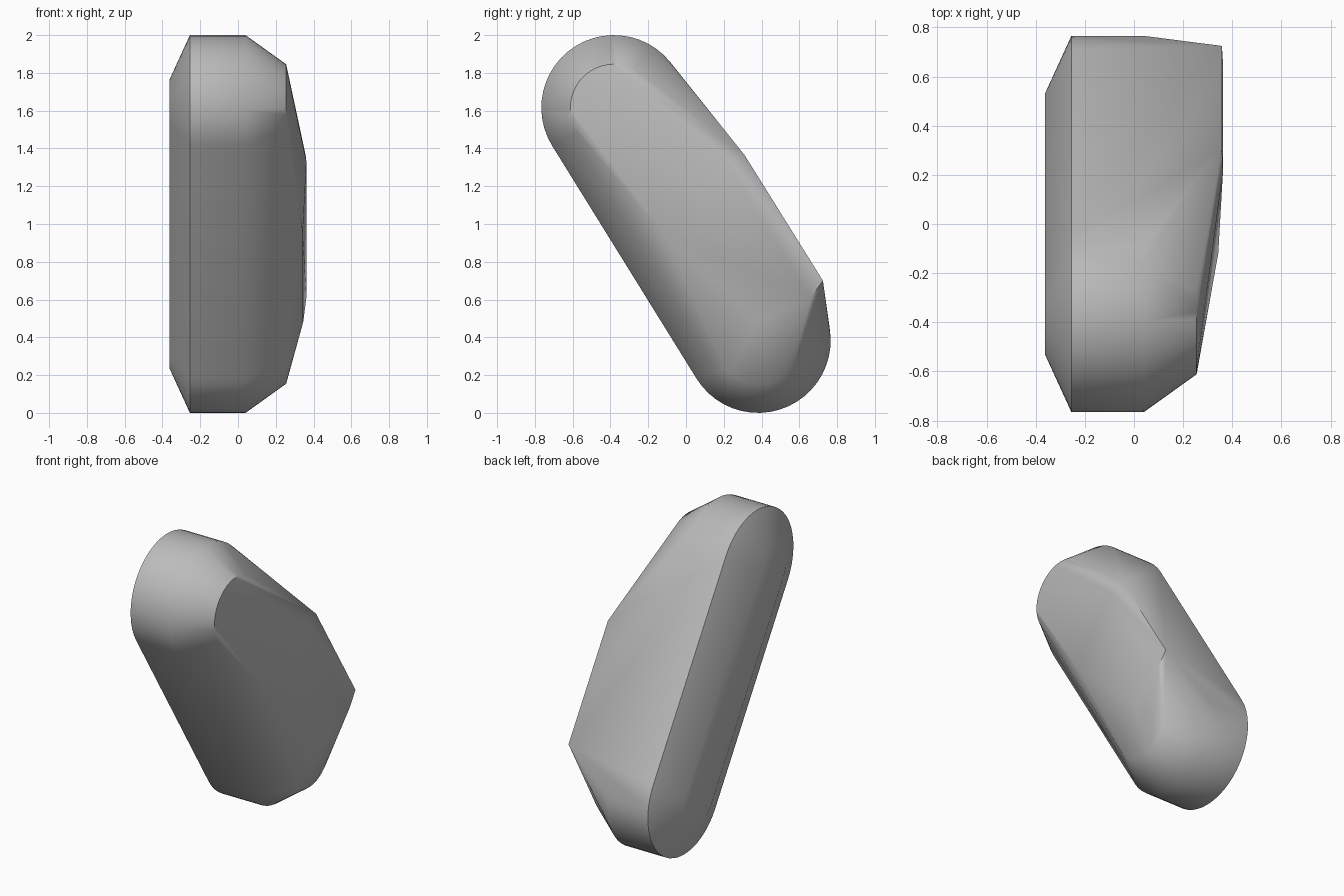
import bpy, bmesh
from math import pi, cos, sin, atan2

cube = bpy.data.objects.get("Cube")
if cube:
    bpy.data.objects.remove(cube, do_unlink=True)

# Centres of the two rounded ends, in the y-z plane
TOP, BOTTOM = (-0.382, 1.616), (0.382, 0.384)
TILT = atan2(TOP[1] - BOTTOM[1], TOP[0] - BOTTOM[0])
STEPS = 24


def stadium(x, radius):
    """Points of a leaning, round-ended outline at the given x."""
    points = []
    for (cy, cz), start in ((TOP, TILT - pi / 2), (BOTTOM, TILT + pi / 2)):
        for i in range(STEPS + 1):
            a = start + pi * i / STEPS
            points.append((x, cy + radius * cos(a), cz + radius * sin(a)))
    return points


# Stacked outlines: bevelled plate, straight rim, chamfered shoulder
points = []
for x, radius in ((-0.362, 0.15), (-0.255, 0.384), (0.04, 0.384), (0.255, 0.23)):
    points += stadium(x, radius)

# Corners of the raised, cut facet
points += [
    (0.358, 0.31, 1.365), (0.358, 0.725, 0.70),
    (0.362, 0.66, 0.61), (0.362, 0.21, 1.33),
    (0.345, 0.39, 0.48), (0.343, -0.12, 0.95),
]

# Skin the outlines into one faceted solid
bm = bmesh.new()
for p in points:
    bm.verts.new(p)
hull = bmesh.ops.convex_hull(bm, input=bm.verts[:])
unused = {v for v in hull["geom_interior"] + hull["geom_unused"]
          if isinstance(v, bmesh.types.BMVert)}
bmesh.ops.delete(bm, geom=list(unused), context="VERTS")
bmesh.ops.dissolve_limit(bm, angle_limit=0.005, verts=bm.verts[:], edges=bm.edges[:])
bmesh.ops.recalc_face_normals(bm, faces=bm.faces[:])

mesh = bpy.data.meshes.new("faceted_body")
bm.to_mesh(mesh)
bm.free()
body = bpy.data.objects.new("faceted_body", mesh)
bpy.context.collection.objects.link(body)

# Plain grey material
grey = bpy.data.materials.new("plain_grey")
grey.use_nodes = True
colour = (0.5, 0.5, 0.5, 1)
grey.diffuse_color = colour
grey.node_tree.nodes["Principled BSDF"].inputs["Base Color"].default_value = colour
mesh.materials.append(grey)

# Smooth the curved ends, keep the hard rims
bpy.ops.object.select_all(action="DESELECT")
body.select_set(True)
bpy.context.view_layer.objects.active = body
bpy.ops.object.shade_smooth_by_angle(angle=pi * 40 / 180)
